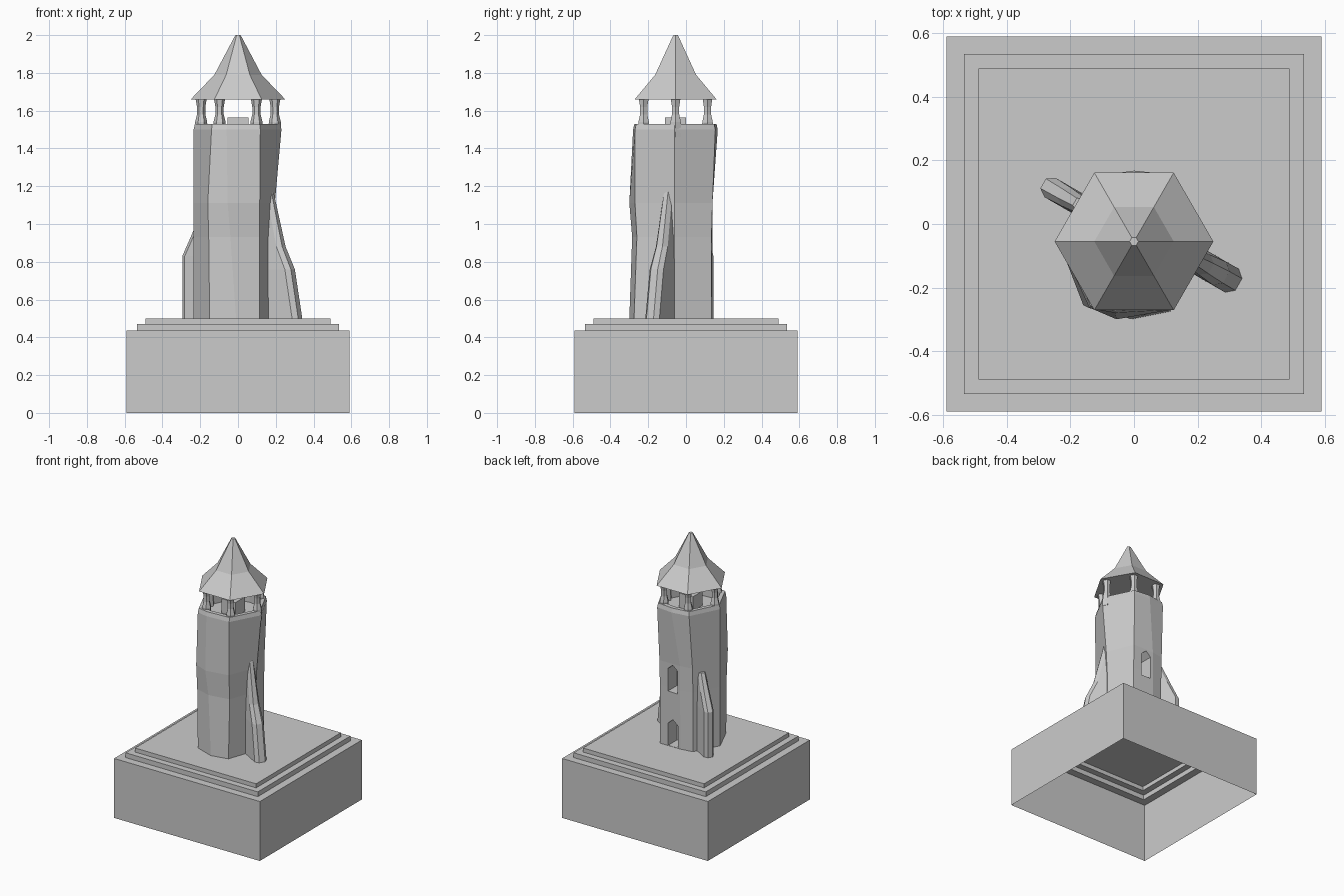
import bpy
from math import sin, cos, radians, pi

if "Cube" in bpy.data.objects:
    bpy.data.objects.remove(bpy.data.objects["Cube"])

CX, CY = 0.0, -0.055   # tower axis


def loft(name, rings, bottom=True, top=True):
    """Skin a stack of equal-length point rings into one flat-shaded mesh."""
    n = len(rings[0])
    verts = [p for r in rings for p in r]
    faces = [(k * n + i, k * n + (i + 1) % n, (k + 1) * n + (i + 1) % n, (k + 1) * n + i)
             for k in range(len(rings) - 1) for i in range(n)]
    if bottom:
        faces.append(tuple(reversed(range(n))))
    if top:
        faces.append(tuple(range(len(verts) - n, len(verts))))
    me = bpy.data.meshes.new(name)
    me.from_pydata(verts, [], faces)
    ob = bpy.data.objects.new(name, me)
    bpy.context.collection.objects.link(ob)
    return ob


def square(h, z, x=0, y=0):
    return [(x + sx * h, y + sy * h, z) for sx, sy in ((-1, -1), (1, -1), (1, 1), (-1, 1))]


def hexagon(r, z, x=CX, y=CY):
    return [(x + r * cos(i * pi / 3), y + r * sin(i * pi / 3), z) for i in range(6)]


# Stepped plinth, an open shell underneath
loft("plinth", [square(h, z) for h, z in
     ((.59, 0), (.59, .435), (.535, .435), (.535, .47), (.49, .47), (.49, .5))], bottom=False)

# Crooked eight-sided tower with a sunken top
levels = [
    (.5, [(.19, -.06), (.115, -.275), (-.01, -.3), (-.15, -.25),
          (-.235, -.06), (-.14, .12), (-.05, .135), (.117, .135)]),
    (.93, [(.185, -.06), (.115, -.26), (-.04, -.285), (-.155, -.25),
           (-.235, -.06), (-.14, .12), (-.05, .14), (.117, .135)]),
    (1.11, [(.195, -.06), (.115, -.27), (-.055, -.3), (-.16, -.255),
            (-.235, -.06), (-.14, .125), (-.05, .14), (.117, .14)]),
    (1.5, [(.23, -.06), (.118, -.27), (-.06, -.28), (-.14, -.265),
           (-.235, -.06), (-.13, .15), (0, .168), (.125, .155)]),
]
rings = [[(x, y, z) for x, y in pts] for z, pts in levels]


def inset(s, z):
    return [(CX + (x - CX) * s, CY + (y - CY) * s, z) for x, y in levels[-1][1]]


# reversed so every ring runs the same way round as the plinth
rings += [inset(.97, 1.53), inset(.84, 1.53), inset(.84, 1.46)]
tower = loft("tower", [list(reversed(r)) for r in rings])
tower.data.flip_normals()

# Pointed niches cut in the back: doorway and window
for name, z0, z1 in (("door_cutter", .502, .7), ("window_cutter", .9, 1.1)):
    prof = [(-.03, z0), (.05, z0), (.05, z1 - .035), (.01, z1), (-.03, z1 - .035)]
    cut = loft(name, [[(x, y, z) for x, z in prof] for y in (.3, .03)])
    cut.hide_render = True
    cut.hide_viewport = True
    mod = tower.modifiers.new(name, 'BOOLEAN')
    mod.operation = 'DIFFERENCE'
    mod.solver = 'EXACT'
    mod.object = cut


# Leaning buttresses
def buttress(name, ox, oy, angle, steps):
    a = radians(angle)
    c, s = cos(a), sin(a)
    out = []
    for z, u, w in steps:
        sec = [(-.02, -w), (u - .025, -w), (u, -w * .5), (u, w * .5), (u - .025, w), (-.02, w)]
        out.append([(ox + p * c - q * s, oy + p * s + q * c, z) for p, q in sec])
    loft(name, out)


buttress("right_buttress", .1, -.058, -30,
         ((.5, .265, .043), (.76, .22, .042), (.88, .165, .036), (1.17, .095, .024)))
buttress("left_buttress", -.1, .02, 150,
         ((.5, .215, .035), (.83, .215, .035), (.95, .155, .032), (1.07, .1, .026)))

# Block in the middle of the lookout floor
loft("lookout_block", [square(.056, z, CX, CY) for z in (1.46, 1.565)])

# Six waisted posts
for i, (x, y, _) in enumerate(hexagon(.195, 0)):
    loft(f"post_{i + 1}", [hexagon(r, z, x, y) for r, z in
         ((.034, 1.46), (.032, 1.54), (.022, 1.58), (.022, 1.62), (.03, 1.665))])

# Flared six-sided roof
loft("roof", [hexagon(r, z) for r, z in ((.25, 1.66), (.125, 1.79), (.014, 2.0))])
